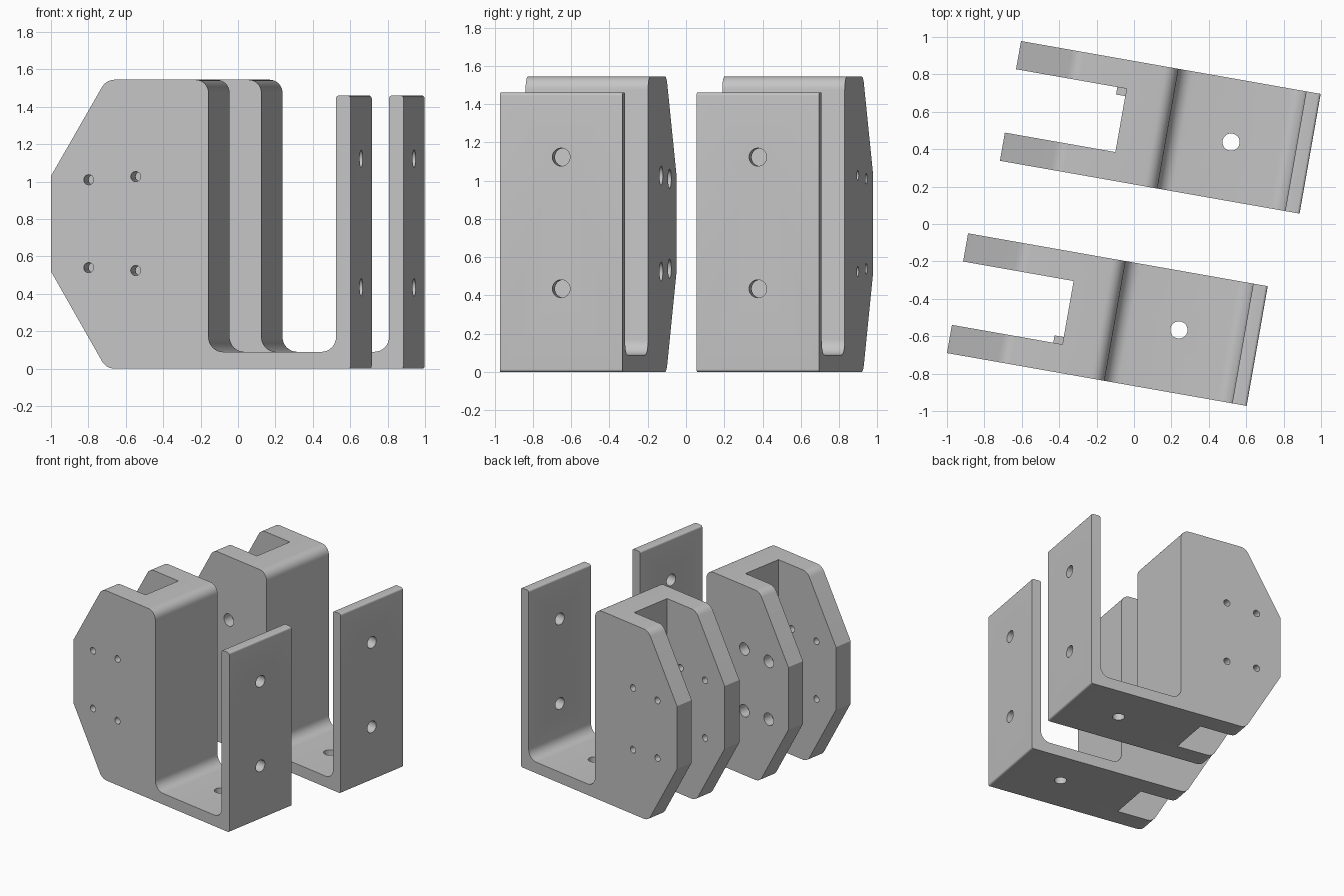
import bpy, bmesh, math
from mathutils import Vector, Matrix

if "Cube" in bpy.data.objects:
    bpy.data.objects.remove(bpy.data.objects["Cube"])

W = 0.65                      # bracket width
TILT = math.radians(-10)      # plan rotation of both brackets

grey = bpy.data.materials.new("plain grey")
grey.diffuse_color = (0.55, 0.55, 0.55, 1)
grey.use_nodes = True
grey.node_tree.nodes["Principled BSDF"].inputs["Base Color"].default_value = grey.diffuse_color

# side profile: x, z, corner radius
PROFILE = [(0, 0.52, 0), (0.30, 0, 0.08), (1.627, 0, 0.015), (1.627, 1.46, 0.015),
           (1.548, 1.46, 0.015), (1.548, 0.09, 0.08), (0.855, 0.09, 0.08),
           (0.855, 1.545, 0.07), (0.30, 1.545, 0.08), (0, 1.03, 0)]


def rounded(points, steps=8):
    """Polygon outline with each corner replaced by an arc."""
    out = []
    for i, (x, z, r) in enumerate(points):
        p = Vector((x, z))
        if r == 0:
            out.append(p)
            continue
        a = (Vector(points[i - 1][:2]) - p).normalized()
        b = (Vector(points[(i + 1) % len(points)][:2]) - p).normalized()
        half = a.angle(b) / 2
        centre = p + (a + b).normalized() * (r / math.sin(half))
        start = p + a * (r / math.tan(half)) - centre
        end = p + b * (r / math.tan(half)) - centre
        sweep = start.angle_signed(end)
        for k in range(steps + 1):
            t = -sweep * k / steps
            out.append(centre + Matrix.Rotation(t, 2) @ start)
    return out


def make_object(name, bm):
    bmesh.ops.recalc_face_normals(bm, faces=bm.faces)
    mesh = bpy.data.meshes.new(name)
    bm.to_mesh(mesh)
    bm.free()
    ob = bpy.data.objects.new(name, mesh)
    mesh.materials.append(grey)
    bpy.context.collection.objects.link(ob)
    return ob


def add_box(bm, lo, hi):
    lo, hi = Vector(lo), Vector(hi)
    size = Vector([abs(c) for c in hi - lo])
    m = Matrix.Translation((lo + hi) / 2) @ Matrix.Diagonal((*size, 1))
    bmesh.ops.create_cube(bm, size=1, matrix=m)


def add_hole(bm, start, end, r):
    start, end = Vector(start), Vector(end)
    d = end - start
    rot = d.to_track_quat('Z', 'Y').to_matrix().to_4x4()
    bmesh.ops.create_cone(bm, cap_ends=True, segments=32, radius1=r, radius2=r,
                          depth=d.length, matrix=Matrix.Translation((start + end) / 2) @ rot)


def boolean(ob, bm, operation):
    tool = make_object("cutter", bm)
    tool.hide_render = True
    mod = ob.modifiers.new("cut", 'BOOLEAN')
    mod.operation, mod.solver, mod.object = operation, 'EXACT', tool
    bpy.context.view_layer.objects.active = ob
    bpy.ops.object.modifier_apply(modifier=mod.name)
    bpy.data.objects.remove(tool, do_unlink=True)


def bracket(name, origin, flip):
    v = (lambda y: W - y) if flip else (lambda y: y)

    # extruded body
    bm = bmesh.new()
    face = bm.faces.new([bm.verts.new((p.x, 0, p.y)) for p in rounded(PROFILE)])
    ext = bmesh.ops.extrude_face_region(bm, geom=[face])
    bmesh.ops.translate(bm, vec=(0, W, 0),
                        verts=[e for e in ext['geom'] if isinstance(e, bmesh.types.BMVert)])
    ob = make_object(name, bm)

    # slot between the two prongs
    bm = bmesh.new()
    add_box(bm, (-0.2, 0.153, -0.2), (0.60, 0.497, 1.8))
    boolean(ob, bm, 'DIFFERENCE')

    # holes through prongs, upright plate and floor
    prong_holes = [(0.205, 0.54), (0.205, 1.01), (0.46, 0.525), (0.46, 1.027)]
    bm = bmesh.new()
    for x, z in prong_holes:
        add_hole(bm, (x, -0.1, z), (x, W + 0.1, z), 0.027)
    for z in (0.435, 1.123):
        add_hole(bm, (1.45, v(0.325), z), (1.75, v(0.325), z), 0.047)
    add_hole(bm, (1.2, v(0.337), -0.1), (1.2, v(0.337), 0.2), 0.046)
    boolean(ob, bm, 'DIFFERENCE')

    # counterbores on the inward-facing prong
    bm = bmesh.new()
    for x, z in prong_holes:
        add_hole(bm, (x, v(W - 0.08), z), (x, v(W + 0.1), z), 0.05)
    boolean(ob, bm, 'DIFFERENCE')

    # small stop tab in the slot corner
    bm = bmesh.new()
    add_box(bm, (0.55, v(0.14), 0.73), (0.62, v(0.193), 0.82))
    boolean(ob, bm, 'UNION')

    ob.location = (*origin, 0)
    ob.rotation_euler.z = TILT
    bpy.ops.object.select_all(action='DESELECT')
    ob.select_set(True)
    bpy.context.view_layer.objects.active = ob
    bpy.ops.object.shade_smooth_by_angle(angle=math.radians(25))


bracket("front_bracket", (-1.0, -0.69), False)
bracket("back_bracket", (-0.717, 0.338), True)
